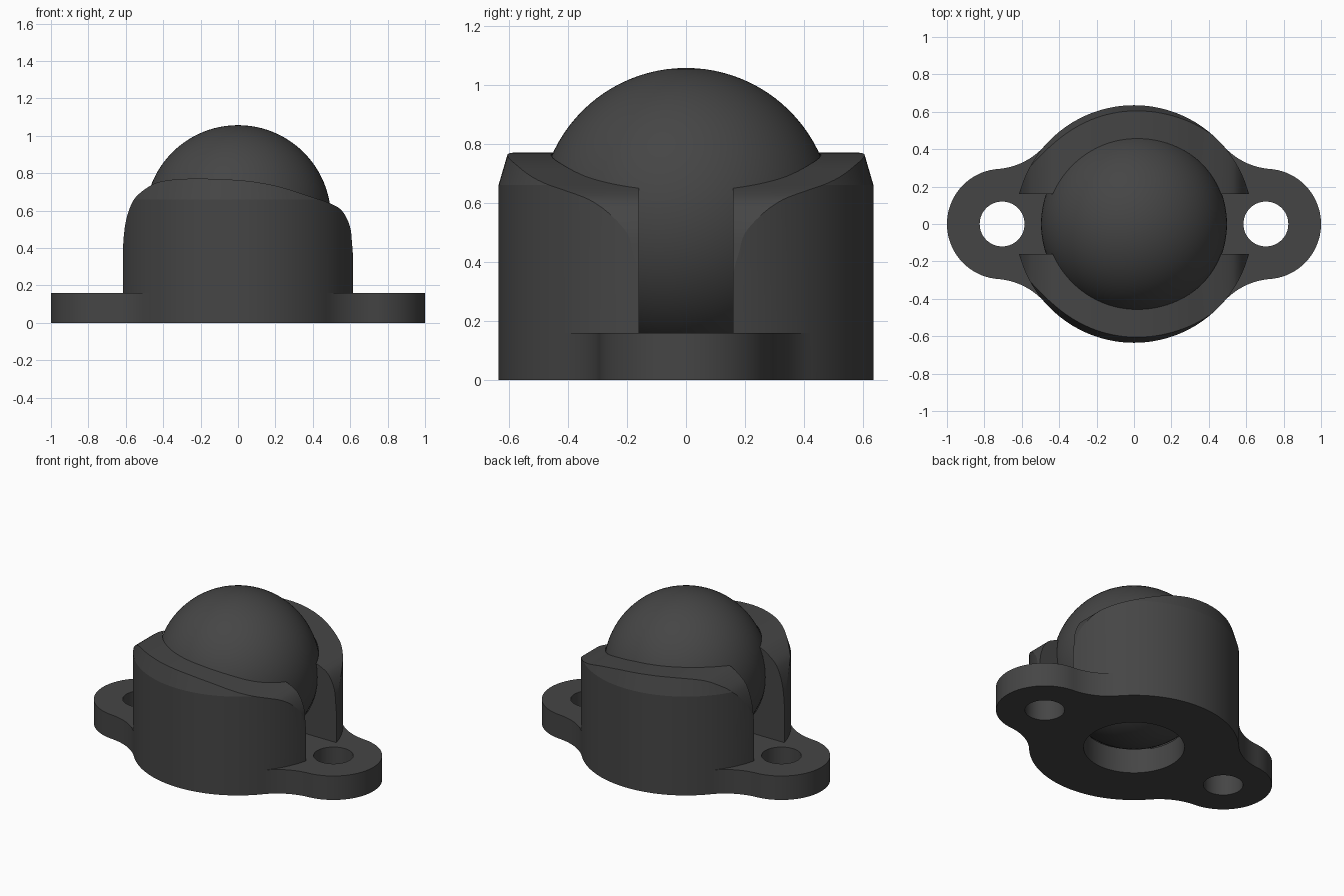
import bpy, bmesh, math
from mathutils import Vector, Matrix

if "Cube" in bpy.data.objects:
    bpy.data.objects.remove(bpy.data.objects["Cube"])

BALL_Z, BALL_R = 0.56, 0.497
BODY_R, FLANGE_H = 0.635, 0.16
EAR_X, EAR_R = 0.705, 0.295

dark = bpy.data.materials.new("dark_plastic")
dark.diffuse_color = (0.06, 0.06, 0.06, 1)
dark.use_nodes = True
dark.node_tree.nodes["Principled BSDF"].inputs["Base Color"].default_value = dark.diffuse_color


def make_object(name, bm):
    bmesh.ops.recalc_face_normals(bm, faces=bm.faces)
    mesh = bpy.data.meshes.new(name)
    bm.to_mesh(mesh)
    bm.free()
    obj = bpy.data.objects.new(name, mesh)
    bpy.context.collection.objects.link(obj)
    return obj


def prism(name, points, direction):
    """Extrude a closed outline of 3D points."""
    bm = bmesh.new()
    face = bm.faces.new([bm.verts.new(p) for p in points])
    new = bmesh.ops.extrude_face_region(bm, geom=[face], use_keep_orig=True)
    verts = [v for v in new["geom"] if isinstance(v, bmesh.types.BMVert)]
    bmesh.ops.translate(bm, verts=verts, vec=direction)
    return make_object(name, bm)


def cylinder(name, r, x, z0, z1, r_top=None, n=128):
    bm = bmesh.new()
    bmesh.ops.create_cone(bm, cap_ends=True, segments=n, radius1=r,
                          radius2=r if r_top is None else r_top, depth=z1 - z0,
                          matrix=Matrix.Translation((x, 0, (z0 + z1) / 2)))
    return make_object(name, bm)


def sphere(name, r):
    bm = bmesh.new()
    bmesh.ops.create_uvsphere(bm, u_segments=96, v_segments=48, radius=r,
                              matrix=Matrix.Translation((0, 0, BALL_Z)))
    return make_object(name, bm)


def boolean(target, tool, operation):
    mod = target.modifiers.new("cut", "BOOLEAN")
    mod.object, mod.operation, mod.solver = tool, operation, "EXACT"
    bpy.context.view_layer.objects.active = target
    bpy.ops.object.modifier_apply(modifier=mod.name)
    bpy.data.objects.remove(tool)


def arc(cx, cy, r, a0, a1, n):
    return [(cx + r * math.cos(a0 + (a1 - a0) * i / n),
             cy + r * math.sin(a0 + (a1 - a0) * i / n)) for i in range(n + 1)]


def smooth_curve(pts, steps=6):
    """Catmull-Rom curve through the points."""
    p = [Vector(q) for q in [pts[0]] + pts + [pts[-1]]]
    out = []
    for a, b, c, d in zip(p, p[1:], p[2:], p[3:]):
        for i in range(steps):
            t = i / steps
            out.append(0.5 * (2 * b + (c - a) * t + (2 * a - 5 * b + 4 * c - d) * t * t
                              + (3 * b - a - 3 * c + d) * t ** 3))
    return out + [p[-1]]


# Body: round housing with a chamfered top band
bm = bmesh.new()
rings = []
for r, z in ((BODY_R, 0), (BODY_R, 0.66), (0.597, 0.79)):
    rings.append([bm.verts.new((x, y, z)) for x, y in arc(0, 0, r, 0, math.tau, 128)[:-1]])
for lo, hi in zip(rings, rings[1:]):
    for i in range(128):
        j = (i + 1) % 128
        bm.faces.new((lo[i], lo[j], hi[j], hi[i]))
bm.faces.new(rings[0])
bm.faces.new(rings[-1])
housing = make_object("housing", bm)

# Wavy top of the two side walls, seen from the front
top = smooth_curve([(0.616, 0.34), (0.61, 0.42), (0.599, 0.513), (0.56, 0.594), (0.497, 0.637),
                    (0.36, 0.684), (0.225, 0.727), (0.1, 0.752), (0, 0.763), (-0.14, 0.77),
                    (-0.283, 0.77), (-0.39, 0.76), (-0.46, 0.738), (-0.535, 0.684),
                    (-0.572, 0.63), (-0.598, 0.55), (-0.61, 0.47), (-0.616, 0.38)])
outline = [(-0.7, 0.3), (-0.7, -0.1), (0.7, -0.1), (0.7, 0.3)] + [tuple(p) for p in top]
boolean(housing, prism("trim", [(x, -1, z) for x, z in outline], (0, 2, 0)), "INTERSECT")

# Slot that splits the wall in two
slot = [(-1, -0.16, FLANGE_H), (1, -0.16, FLANGE_H), (1, 0.16, FLANGE_H), (-1, 0.16, FLANGE_H)]
boolean(housing, prism("slot", slot, (0, 0, 1)), "DIFFERENCE")

# Mounting flange: ears blended into the body by concave fillets
fil = 0.37
d1, d2 = BODY_R + fil, EAR_R + fil
fx = (d1 * d1 - d2 * d2 + EAR_X ** 2) / (2 * EAR_X)
fy = math.sqrt(d1 * d1 - fx * fx)
ear_a = math.atan2(fy, fx - EAR_X)
body_a = math.atan2(fy, fx)
quarter = (arc(EAR_X, 0, EAR_R, 0, ear_a, 20)
           + arc(fx, fy, fil, ear_a - math.pi, body_a - math.pi, 16)[1:]
           + arc(0, 0, BODY_R - 0.001, body_a, math.pi / 2, 12)[1:])
half = quarter + [(-x, y) for x, y in reversed(quarter[:-1])]
full = half + [(x, -y) for x, y in reversed(half[1:-1])]
boolean(housing, prism("flange", [(x, y, 0) for x, y in full], (0, 0, FLANGE_H)), "UNION")

# Ball socket, bottom opening and screw holes
boolean(housing, sphere("socket", 0.5), "DIFFERENCE")
boolean(housing, cylinder("opening", 0.305, 0, -0.2, 0.3), "DIFFERENCE")
for x in (-EAR_X, EAR_X):
    boolean(housing, cylinder("screw_hole", 0.12, x, -0.2, 0.3, n=64), "DIFFERENCE")

# Rolling ball
ball = sphere("ball", BALL_R)

for obj in (housing, ball):
    obj.data.materials.clear()
    obj.data.materials.append(dark)
    bpy.ops.object.select_all(action="DESELECT")
    obj.select_set(True)
    bpy.context.view_layer.objects.active = obj
    bpy.ops.object.shade_smooth_by_angle(angle=math.radians(15))
